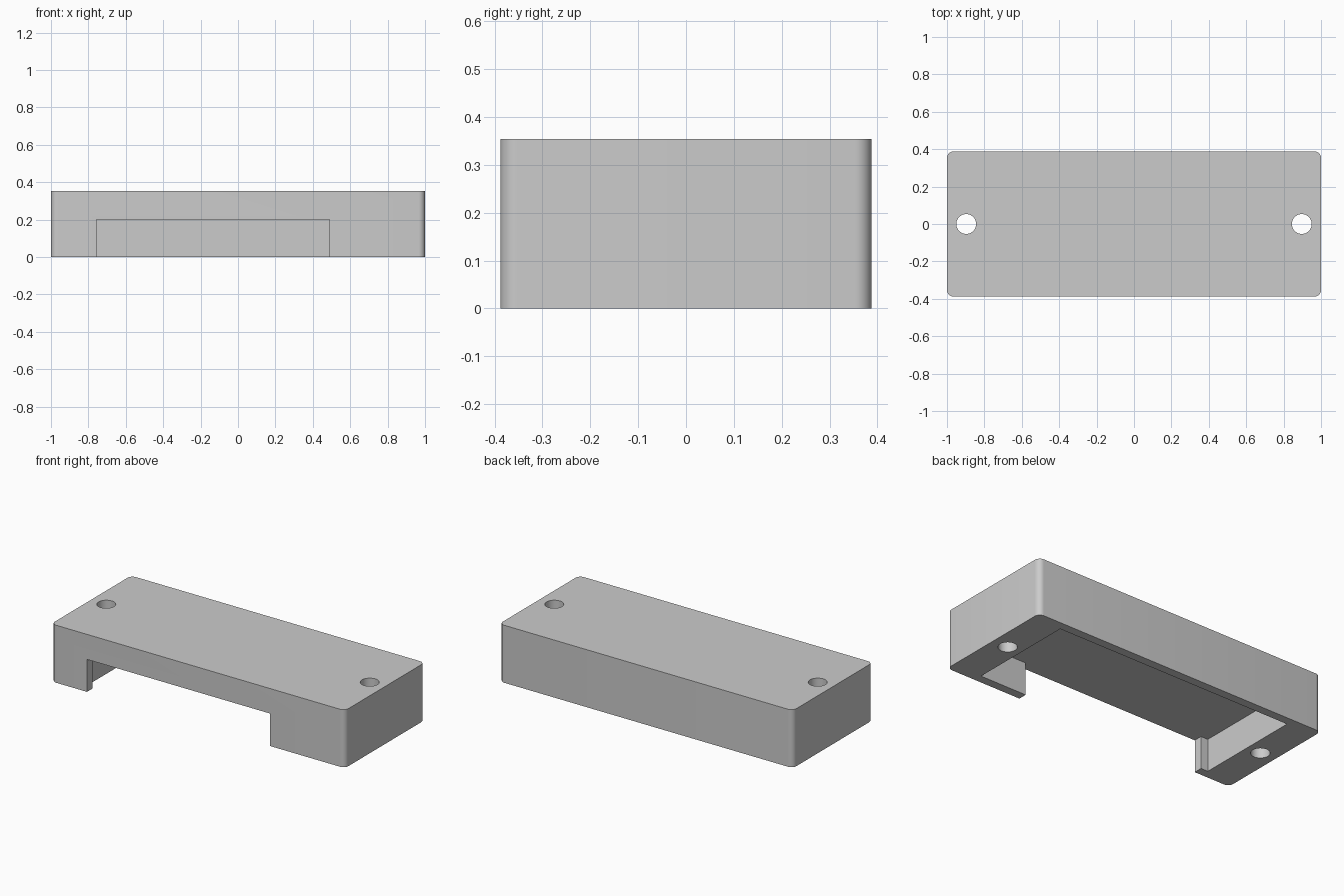
import bpy
import bmesh
import math
from mathutils import Matrix, Vector

default = bpy.data.objects.get("Cube")
if default:
    bpy.data.objects.remove(default, do_unlink=True)

HALF_X, HALF_Y, HEIGHT = 1.0, 0.388, 0.354
POCKET_X, POCKET_Y, POCKET_TOP = 0.805, 0.335, 0.2

grey = bpy.data.materials.new("plain grey")
grey.use_nodes = True
colour = (0.6, 0.6, 0.6, 1)
grey.diffuse_color = colour
grey.node_tree.nodes["Principled BSDF"].inputs["Base Color"].default_value = colour


def make_object(name, bm):
    mesh = bpy.data.meshes.new(name)
    bm.to_mesh(mesh)
    bm.free()
    mesh.materials.append(grey)
    obj = bpy.data.objects.new(name, mesh)
    bpy.context.collection.objects.link(obj)
    return obj


def box(name, low, high, corner=0):
    low, high = Vector(low), Vector(high)
    bm = bmesh.new()
    bmesh.ops.create_cube(bm, size=1, matrix=Matrix.LocRotScale(
        (low + high) / 2, None, high - low))
    if corner:
        upright = [e for e in bm.edges
                   if abs(e.verts[0].co.z - e.verts[1].co.z) > 0.1]
        bmesh.ops.bevel(bm, geom=upright, offset=corner, segments=8,
                        profile=0.5, affect='EDGES')
    return make_object(name, bm)


def cylinder(name, x, radius):
    bm = bmesh.new()
    bmesh.ops.create_cone(bm, cap_ends=True, segments=48, radius1=radius,
                          radius2=radius, depth=1,
                          matrix=Matrix.Translation((x, 0, HEIGHT / 2)))
    return make_object(name, bm)


# Block with rounded upright corners
cover = box("cover", (-HALF_X, -HALF_Y, 0), (HALF_X, HALF_Y, HEIGHT), 0.035)

# Underside pocket, off-centre front opening and two screw holes
cutters = [
    box("pocket_cutter", (-POCKET_X, -POCKET_Y, -0.2),
        (POCKET_X, POCKET_Y, POCKET_TOP)),
    box("opening_cutter", (-0.757, -0.5, -0.3), (0.488, 0, POCKET_TOP)),
]
cutters += [cylinder("hole_cutter", side * 0.897, 0.053) for side in (-1, 1)]

bpy.ops.object.select_all(action='DESELECT')
bpy.context.view_layer.objects.active = cover
cover.select_set(True)
for cutter in cutters:
    cutter.hide_render = True
    cut = cover.modifiers.new("cut", 'BOOLEAN')
    cut.operation = 'DIFFERENCE'
    cut.solver = 'EXACT'
    cut.object = cutter
    bpy.ops.object.modifier_apply(modifier=cut.name)
    bpy.data.objects.remove(cutter, do_unlink=True)

bpy.ops.object.shade_smooth_by_angle(angle=math.radians(30))
